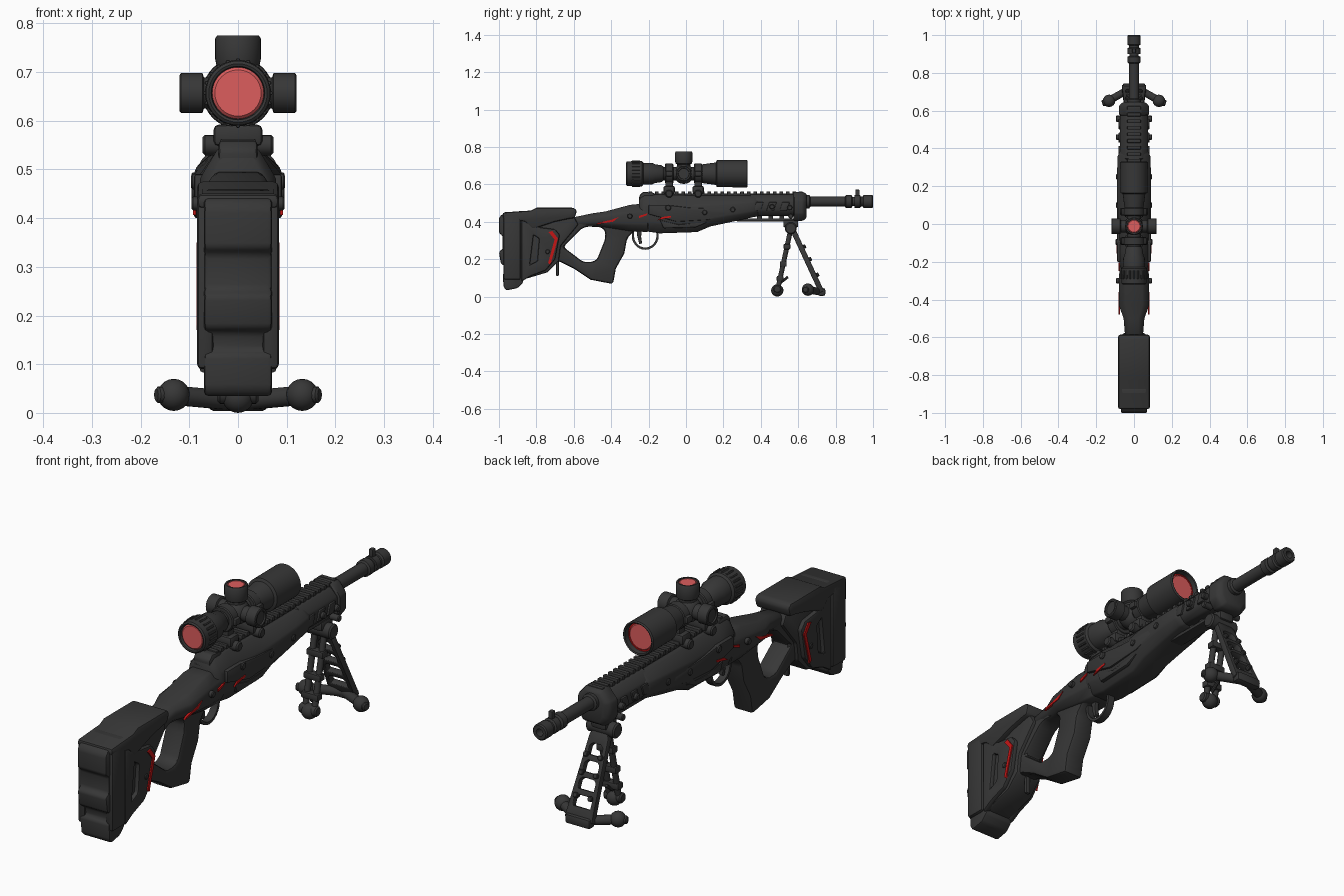
import bpy, bmesh, math
from mathutils import Matrix, Vector


def material(name, col):
    m = bpy.data.materials.new(name)
    m.diffuse_color = (*col, 1)
    return m


GREY = material("charcoal", (0.038, 0.038, 0.038))
RED = material("accent red", (0.55, 0.008, 0.008))
LENS = material("lens pink", (0.72, 0.11, 0.11))


def finish(name, bm, mat=GREY, bevel=0, matrix=None, seg=2):
    bmesh.ops.recalc_face_normals(bm, faces=bm.faces)
    if bevel:
        edges = [e for e in bm.edges if len(e.link_faces) == 2 and e.calc_face_angle(0) > 0.5]
        bmesh.ops.bevel(bm, geom=edges, offset=bevel, segments=seg, profile=0.5,
                        affect='EDGES', clamp_overlap=True)
    me = bpy.data.meshes.new(name)
    if matrix:
        bm.transform(matrix)
    bm.to_mesh(me)
    bm.free()
    me.materials.append(mat)
    ob = bpy.data.objects.new(name, me)
    bpy.context.collection.objects.link(ob)
    bpy.ops.object.select_all(action='DESELECT')
    ob.select_set(True)
    bpy.context.view_layer.objects.active = ob
    bpy.ops.object.shade_smooth_by_angle(angle=math.radians(35))
    return ob


def profile(name, pts, x0, x1, bevel=0, mat=GREY, holes=(), matrix=None):
    """Side outline in (y, z), extruded from x0 to x1."""
    bm = bmesh.new()
    edges = []
    for loop in [pts, *holes]:
        vs = [bm.verts.new((x0, y, z)) for y, z in loop]
        edges += [bm.edges.new((vs[i - 1], vs[i])) for i in range(len(vs))]
    if holes:
        bmesh.ops.triangle_fill(bm, edges=edges, use_beauty=True, use_dissolve=False)
    else:
        bm.faces.new(vs)
    r = bmesh.ops.extrude_face_region(bm, geom=bm.faces[:])
    bmesh.ops.translate(bm, verts=[v for v in r['geom'] if isinstance(v, bmesh.types.BMVert)],
                        vec=(x1 - x0, 0, 0))
    return finish(name, bm, mat, bevel, matrix)


def box(name, x0, x1, y0, y1, z0, z1, bevel=0.005, mat=GREY):
    return profile(name, [(y0, z0), (y1, z0), (y1, z1), (y0, z1)], x0, x1, bevel, mat)


def loft(name, secs, bevel=0.006):
    """Eight-sided sections: (y, half width, z bottom, z top, top half width)."""
    bm = bmesh.new()
    rings = []
    for y, w, b, t, tw in secs:
        h = t - b
        half = [(w * .65, b), (w, b + h * .25), (w, t - h * .3), (tw, t)]
        ring = half + [(-x, z) for x, z in reversed(half)]
        rings.append([bm.verts.new((x, y, z)) for x, z in ring])
    for a, c in zip(rings, rings[1:]):
        for i in range(8):
            bm.faces.new((a[i - 1], a[i], c[i], c[i - 1]))
    bm.faces.new(rings[0])
    bm.faces.new(rings[-1])
    return finish(name, bm, GREY, bevel, seg=1)


def lathe(name, prof, origin=(0, 0, 0), axis=(0, 1, 0), seg=32, mat=GREY):
    """Turned part: (distance along axis, radius); radius 0 is a closed tip."""
    bm = bmesh.new()
    rings = [[bm.verts.new((r * math.cos(a), r * math.sin(a), t))
              for a in (2 * math.pi * i / seg for i in range(seg))] for t, r in prof]
    for a, c in zip(rings, rings[1:]):
        for i in range(seg):
            bm.faces.new((a[i - 1], a[i], c[i], c[i - 1]))
    bm.faces.new(rings[0])
    bm.faces.new(rings[-1])
    rot = Vector((0, 0, 1)).rotation_difference(Vector(axis)).to_matrix().to_4x4()
    return finish(name, bm, mat, 0, Matrix.Translation(origin) @ rot)


def rod(name, p0, p1, r, seg=16, mat=GREY):
    d = Vector(p1) - Vector(p0)
    n, c = d.length, min(r * .25, 0.006)
    return lathe(name, [(0, r - c), (c, r), (n - c, r), (n, r - c)], p0, d.normalized(), seg, mat)


def ball(name, p, r):
    bm = bmesh.new()
    bmesh.ops.create_uvsphere(bm, u_segments=16, v_segments=10, radius=r)
    return finish(name, bm, GREY, 0, Matrix.Translation(p))


# thumbhole frame with grip
profile("grip_frame", [(-.2, .42), (-.3, .46), (-.42, .44), (-.6, .41), (-.76, .40), (-.76, .2),
        (-.67, .185), (-.6, .15), (-.51, .09), (-.39, .067), (-.375, .15), (-.33, .23),
        (-.315, .31), (-.28, .35), (-.2, .35)], -.047, .047, .014,
        holes=[[(-.655, .265), (-.56, .36), (-.53, .375), (-.45, .37), (-.43, .345), (-.435, .3),
                (-.475, .2), (-.5, .185), (-.55, .185)]])

# stock core, outer shell plates, butt pad and cheek rest
profile("stock_core", [(-.9, .45), (-.6, .43), (-.575, .385), (-.67, .27), (-.68, .19), (-.74, .13),
        (-.84, .1), (-.9, .08)], -.062, .062, .01)
for s in (-1, 1):
    profile("stock_shell", [(-.88, .41), (-.78, .37), (-.7, .36), (-.675, .33), (-.7, .2), (-.75, .14),
            (-.83, .11), (-.88, .08)], s * .05, s * .08, .008,
            holes=[[(-.835, .17), (-.795, .19), (-.785, .31), (-.815, .33)]])
    profile("stock_red_line", [(-.715, .35), (-.685, .31), (-.725, .17), (-.737, .18), (-.703, .305),
            (-.735, .345)], s * .078, s * .085, 0, RED)
    rod("stock_bolt", (s * .07, -.74, .24), (s * .084, -.74, .24), .012)
    box("butt_plate", s * .05, s * .084, -.975, -.885, .09, .44, .01)
profile("butt_pad", [(-.985, .44), (-.87, .46), (-.87, .075), (-.9, .045), (-.96, .033), (-.975, .05),
        (-.98, .12), (-.965, .13), (-.97, .165), (-.99, .175), (-1, .24), (-.98, .255), (-.98, .325),
        (-1, .34), (-1, .42)], -.07, .07, .014)
profile("cheek_rest", [(-.98, .42), (-.98, .45), (-.83, .46), (-.8, .475), (-.6, .475), (-.583, .46),
        (-.595, .42), (-.63, .415), (-.7, .4), (-.82, .36), (-.86, .4)], -.084, .084, .018)
box("sling_loop", -.012, .012, -.695, -.68, .11, .2)

# receiver and handguard
loft("neck", [(-.62, .045, .37, .42, .03), (-.5, .055, .375, .445, .03), (-.43, .08, .37, .455, .05),
     (-.3, .08, .35, .49, .05), (-.2, .075, .345, .5, .04)])
loft("receiver", [(-.25, .06, .36, .53, .035), (-.22, .078, .35, .545, .04), (-.14, .078, .338, .545, .04),
     (.06, .084, .345, .54, .04), (.13, .09, .375, .54, .045), (.27, .09, .405, .54, .045),
     (.36, .086, .425, .54, .045), (.39, .074, .43, .54, .04)])
loft("handguard", [(.34, .075, .43, .545, .04), (.6, .073, .43, .545, .04), (.64, .06, .44, .54, .035)])
loft("front_collar", [(.575, .08, .405, .56, .04), (.625, .08, .405, .56, .04), (.645, .06, .42, .55, .035)])
box("rail_base", -.03, .03, -.24, .62, .53, .55)
for i in range(24):
    y = -.2 + i * .035
    box("rail_tooth", -.036, .036, y, y + .019, .545, .563, .003)
for s in (-1, 1):
    # side ribs, panels, screws and red marks
    for y in (.36, .43, .5):
        profile("handguard_rib", [(y, .46), (y + .04, .46), (y + .055, .505), (y + .015, .505)],
                s * .06, s * .082, .004)
    profile("receiver_panel", [(-.2, .44), (-.05, .4), (.12, .41), (.22, .44), (.2, .47), (.02, .475),
            (-.1, .49), (-.2, .49)], s * .06, s * .09, .005)
    profile("lower_panel", [(-.12, .365), (.05, .37), (.12, .4), (-.04, .385), (-.14, .41)],
            s * .06, s * .083, .005)
    for y, z in ((.25, .465), (.46, .48), (.555, .475), (.56, .43), (.1, .45), (-.3, .43)):
        rod("side_screw", (s * .05, y, z), (s * .096, y, z), .014, 12)
    profile("receiver_red_mark", [(-.155, .407), (-.08, .424), (-.08, .432), (-.13, .425)],
            s * .086, s * .0925, 0, RED)
    profile("lever_red_mark", [(-.25, .42), (-.21, .435), (-.205, .445), (-.25, .432)],
            s * .077, s * .083, 0, RED)
    profile("neck_red_mark", [(-.48, .385), (-.39, .4), (-.36, .425), (-.4, .41), (-.47, .395)],
            s * .074, s * .083, 0, RED)
rod("bolt_bar", (-.097, -.095, .475), (.097, -.095, .475), .016)
profile("rear_sight_block", [(-.25, .5), (-.16, .5), (-.17, .555), (-.23, .56), (-.25, .54)], -.04, .04, .008)

# trigger guard and trigger
outer = [(-.218 + .072 * math.cos(a), .325 + .075 * math.sin(a)) for a in
         (math.pi * (1 + i / 12) for i in range(13))]
inner = [(-.218 + .06 * math.cos(a), .325 + .063 * math.sin(a)) for a in
         (math.pi * (2 - i / 12) for i in range(13))]
profile("trigger_guard", [(-.29, .36)] + outer + [(-.146, .36), (-.158, .36)] + inner + [(-.278, .36)],
        -.016, .016)
profile("trigger", [(-.265, .36), (-.235, .36), (-.24, .32), (-.235, .285), (-.25, .28), (-.26, .32)],
        -.01, .01, .003)

# barrel, muzzle brake and front sight
lathe("barrel", [(.6, .036), (.66, .036), (.665, .027), (.85, .027), (.855, .035), (.885, .035), (.89, .025),
      (.9, .025), (.9, .034), (.93, .034), (.935, .027), (.945, .027), (.95, .035), (.995, .035), (1, .03),
      (1, .016), (.96, .014)], (0, 0, .508), seg=20)
box("front_sight", -.01, .01, .905, .928, .53, .572, .004)

# scope body with recessed lenses
SZ = .657
lathe("scope_tube", [(-.29, .05), (-.318, .055), (-.32, .06), (-.315, .066), (-.235, .068), (-.228, .058),
      (-.18, .057), (-.165, .05), (-.13, .045), (-.12, .036), (.05, .036), (.06, .046), (.1, .052),
      (.16, .06), (.165, .072), (.325, .073), (.33, .068), (.327, .063), (.29, .06)], (0, 0, SZ), seg=40)
rod("eyepiece_lens", (0, -.312, SZ), (0, -.3, SZ), .0535, 32, LENS)
rod("objective_lens", (0, .3, SZ), (0, .308, SZ), .058, 32, LENS)
lathe("objective_red_ring", [(.3, .063), (.306, .063), (.306, .056), (.3, .056)], (0, 0, SZ), mat=RED)
for i in range(20):
    a = i * math.pi / 10
    x, z = .067 * math.cos(a), SZ + .067 * math.sin(a)
    rod("eyepiece_grip", (x, -.29, z), (x, -.245, z), .005, 6)
ball("turret_hub", (0, -.012, SZ), .055)
lathe("top_turret", [(0, .036), (.05, .036), (.055, .044), (.07, .047), (.112, .047), (.118, .043),
      (.118, .037), (.112, .036)], (0, -.012, SZ), (0, 0, 1))
rod("top_turret_lens", (0, -.012, SZ + .108), (0, -.012, SZ + .115), .037, 32, LENS)
for s in (-1, 1):
    lathe("side_turret", [(0, .032), (.07, .032), (.073, .041), (.117, .041), (.12, .037), (.12, .03),
          (.114, .028)], (0, -.012, SZ), (s, 0, 0), 24)

# scope mounts
for y in (-.09, .065):
    lathe("mount_ring", [(-.022, .05), (-.018, .054), (.018, .054), (.022, .05)], (0, y, SZ))
    box("mount_post", -.03, .03, y - .02, y + .02, .57, .63)
    box("mount_clamp", -.05, .05, y - .03, y + .03, .548, .592, .01)
    rod("mount_bolt", (-.073, y, .55), (.073, y, .55), .021)
    for s in (-1, 1):
        box("ring_lug", s * .04, s * .066, y - .018, y + .018, SZ - .014, SZ + .014)

# under rail and bipod head
box("under_rail", -.03, .03, .27, .6, .402, .418)
for y in (.29, .38, .44, .5):
    box("rail_post", -.02, .02, y, y + .025, .415, .44, .003)
box("bipod_mount", -.035, .035, .52, .6, .37, .41, .008)
rod("bipod_hinge", (-.068, .56, .365), (.068, .56, .365), .032, 20)

# front bipod leg: ladder plate
top, bot = Vector((0, .57, .36)), Vector((0, .725, .025))
up = (top - bot).normalized()
side = Vector((1, 0, 0))
nrm = side.cross(up)
M = Matrix.Translation(bot) @ Matrix((nrm, side, up)).transposed().to_4x4()
holes = []
for z in (.05, .12, .19, .26):
    w = .044 - z * .05
    holes.append([(-w, z), (w, z), (w, z + .035), (w - .012, z + .047), (.012 - w, z + .047), (-w, z + .035)])
profile("ladder_leg", [(-.065, 0), (.065, 0), (.045, .34), (.03, .365), (-.03, .365), (-.045, .34)],
        -.014, .014, .004, holes=holes, matrix=M)
for s in (-1, 1):
    rod("foot_bar", (0, .728, .024), (s * .13, .655, .036), .02)
    ball("foot_ball", (s * .132, .652, .037), .033)
    rod("foot_cap", (s * .14, .648, .037), (s * .168, .638, .037), .017, 12)
    for t in (.3, .5, .75):
        p = top.lerp(bot, t)
        rod("leg_screw", p + side * s * .035, p + side * s * .035 - nrm * .026, .011, 10)
    # rear bipod leg rods
    rod("rear_leg_rod", (s * .022, .56, .36), (s * .022, .493, .05), .013, 12)
box("front_foot", -.06, .06, .705, .745, .004, .045, .01)
for t in (.3, .6, .85):
    y, z = .56 - .067 * t, .36 - .31 * t
    box("rear_leg_clamp", -.04, .04, y - .018, y + .018, z - .014, z + .014)
ball("rear_foot", (0, .488, .033), .033)
rod("rear_foot_pin", (-.042, .488, .04), (.042, .488, .04), .022)
rod("rear_leg_hook", (0, .5, .07), (0, .545, .105), .007, 8)
